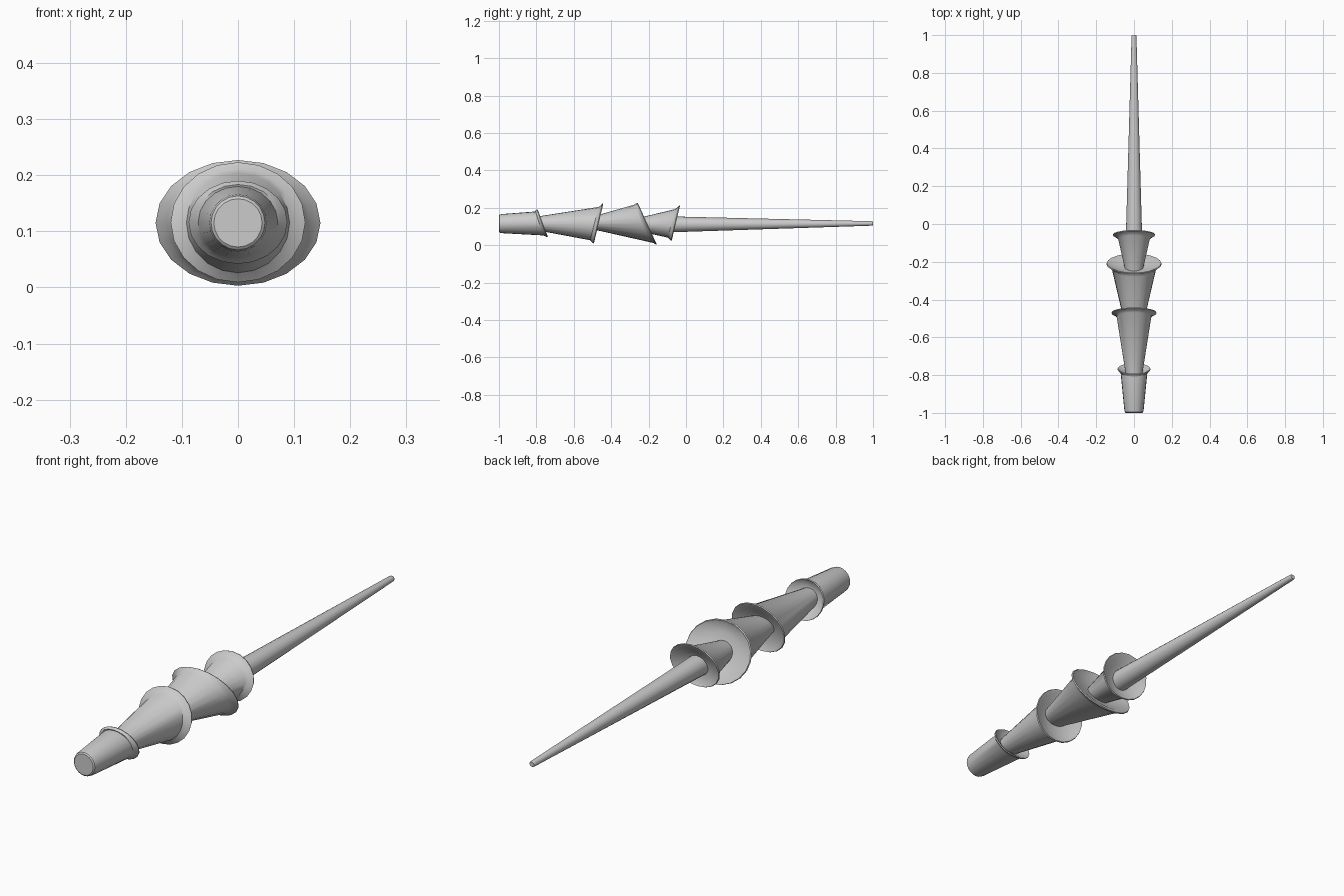
import bpy, bmesh, math

if "Cube" in bpy.data.objects:
    bpy.data.objects.remove(bpy.data.objects["Cube"])

SIDES = 20


def loft(name, rings):
    """Closed loft along y. Ring: (y, half width, half height, centre z, tilt)."""
    bm = bmesh.new()
    loops = []
    for y, rx, rz, cz, tilt in rings:
        loop = []
        for i in range(SIDES):
            a = 2 * math.pi * i / SIDES
            s = math.sin(a)
            loop.append(bm.verts.new((rx * math.cos(a), y + tilt * s, cz + rz * s)))
        loops.append(loop)
    for a, b in zip(loops, loops[1:]):
        for i in range(SIDES):
            j = (i + 1) % SIDES
            bm.faces.new((a[i], a[j], b[j], b[i]))
    bm.faces.new(loops[0])
    bm.faces.new(loops[-1])
    bmesh.ops.recalc_face_normals(bm, faces=bm.faces)
    mesh = bpy.data.meshes.new(name)
    bm.to_mesh(mesh)
    bm.free()
    obj = bpy.data.objects.new(name, mesh)
    bpy.context.collection.objects.link(obj)
    bpy.ops.object.select_all(action='DESELECT')
    obj.select_set(True)
    bpy.context.view_layer.objects.active = obj
    bpy.ops.object.shade_smooth_by_angle(angle=math.radians(35))
    return obj


def flared(name, start, body, rim):
    """Cone that widens to a curled, tilted lip with a hollow dish inside."""
    y, rx, rz, cz, t = rim
    bx, bz = body[1], body[2]
    rings = list(start) + [
        body,
        (y - 0.012, bx + (rx - bx) * 0.35, bz + (rz - bz) * 0.35, cz, t),
        (y - 0.005, bx + (rx - bx) * 0.8, bz + (rz - bz) * 0.8, cz, t),
        (y - 0.002, rx, rz, cz, t),
        (y + 0.003, rx * 0.98, rz * 0.98, cz, t),
        (y - 0.003, rx * 0.85, rz * 0.85, cz, t),
        (y - 0.018, rx * 0.55, rz * 0.55, cz, t * 0.6),
        (y - 0.024, 0.025, 0.025, cz, t * 0.25),
    ]
    return loft(name, rings)


# Handle with rounded butt end
flared("handle",
       [(-1.0, 0.043, 0.043, 0.115, 0), (-0.996, 0.048, 0.048, 0.115, 0),
        (-0.985, 0.051, 0.051, 0.115, 0)],
       (-0.785, 0.071, 0.064, 0.116, -0.02),
       (-0.768, 0.088, 0.074, 0.116, -0.027))

# Three trumpet-shaped grip sections with alternating rim tilt
flared("lower_flare",
       [(-0.80, 0.043, 0.036, 0.116, 0)],
       (-0.49, 0.092, 0.089, 0.115, 0.022),
       (-0.47, 0.120, 0.107, 0.116, 0.025))
flared("middle_flare",
       [(-0.50, 0.056, 0.034, 0.119, 0)],
       (-0.235, 0.118, 0.100, 0.115, -0.045),
       (-0.21, 0.147, 0.112, 0.115, -0.05))
flared("upper_flare",
       [(-0.26, 0.043, 0.034, 0.110, 0)],
       (-0.078, 0.084, 0.076, 0.116, 0.018),
       (-0.057, 0.112, 0.094, 0.118, 0.022))

# Long tapering shaft
loft("shaft", [(-0.10, 0.044, 0.043, 0.111, 0),
               (0.99, 0.013, 0.012, 0.116, 0),
               (0.997, 0.012, 0.011, 0.116, 0),
               (1.0, 0.010, 0.009, 0.116, 0)])
